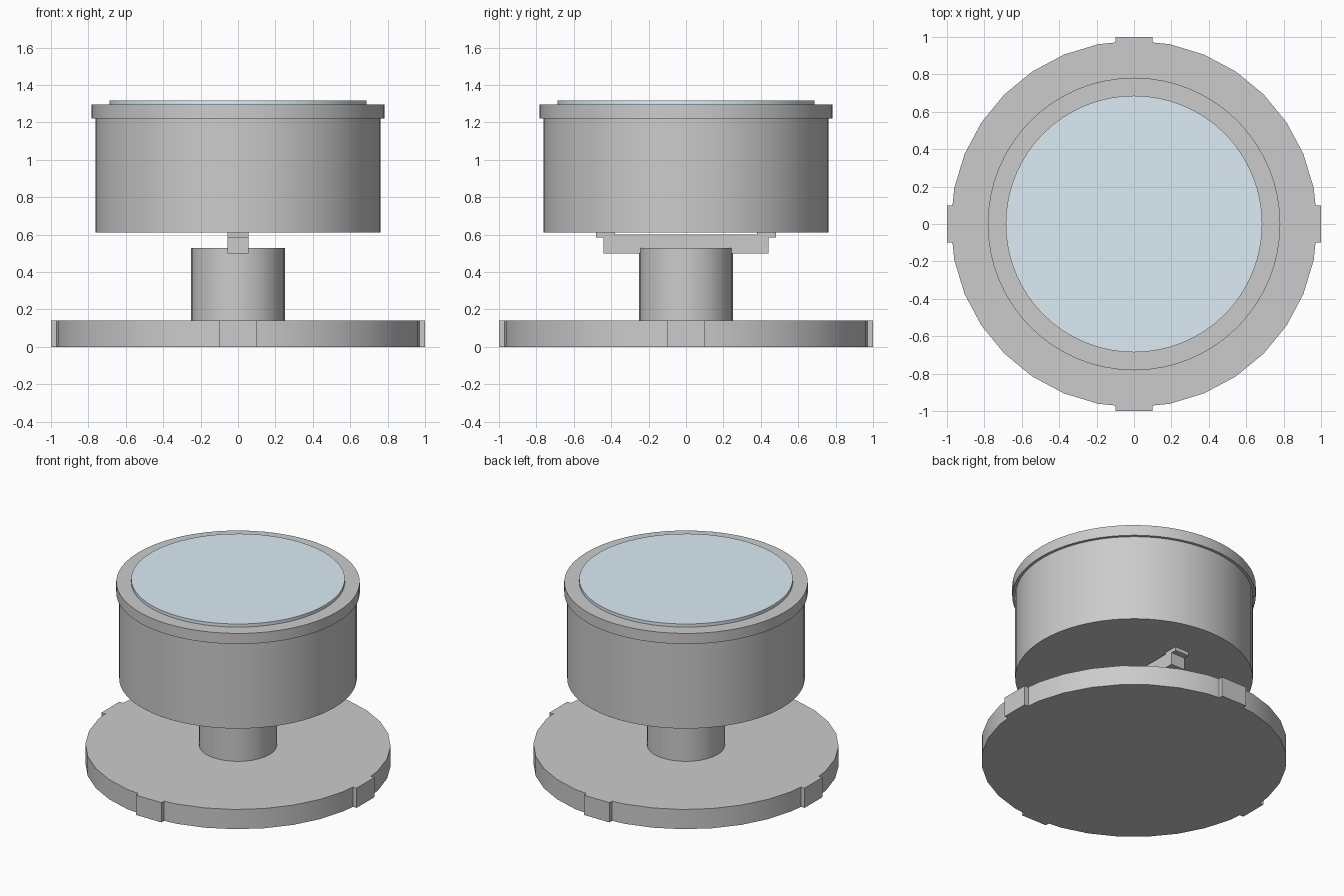
import bpy
import math

if "Cube" in bpy.data.objects:
    bpy.data.objects.remove(bpy.data.objects["Cube"])


def smooth(obj):
    bpy.ops.object.select_all(action='DESELECT')
    obj.select_set(True)
    bpy.context.view_layer.objects.active = obj
    bpy.ops.object.shade_smooth_by_angle(angle=math.radians(35))


def disc(name, radius, z0, z1, sides=64):
    bpy.ops.mesh.primitive_cylinder_add(vertices=sides, radius=radius, depth=z1 - z0,
                                        location=(0, 0, (z0 + z1) / 2))
    obj = bpy.context.object
    obj.name = name
    smooth(obj)
    return obj


def box(name, x0, x1, y0, y1, z0, z1):
    bpy.ops.mesh.primitive_cube_add(size=1, location=((x0 + x1) / 2, (y0 + y1) / 2, (z0 + z1) / 2))
    obj = bpy.context.object
    obj.name = name
    obj.scale = (x1 - x0, y1 - y0, z1 - z0)
    bpy.ops.object.transform_apply(location=False, rotation=False, scale=True)
    return obj


# Base plate and stem
disc("base_plate", 0.98, 0, 0.14, 32)
disc("stem", 0.25, 0.14, 0.53, 32)

# Four tabs let into the edge of the base plate
for side, s in (("right", 1), ("left", -1)):
    box("base_tab_" + side, *sorted((0.8 * s, s)), -0.1, 0.1, 0, 0.14)
for side, s in (("back", 1), ("front", -1)):
    box("base_tab_" + side, -0.1, 0.1, *sorted((0.8 * s, s)), 0, 0.14)

# Mounting bar with a small clip at each end
box("mounting_bar", -0.055, 0.055, -0.44, 0.44, 0.50, 0.60)
for side, s in (("back", 1), ("front", -1)):
    box("bar_clip_" + side, -0.055, 0.055, *sorted((0.38 * s, 0.48 * s)), 0.585, 0.612)

# Drum housing, rim and lens
disc("drum_housing", 0.763, 0.612, 1.22)
disc("rim", 0.782, 1.22, 1.295)
lens = disc("lens", 0.686, 1.295, 1.317)

glass = bpy.data.materials.new("pale_blue_glass")
glass.diffuse_color = (0.72, 0.84, 0.91, 1)
glass.use_nodes = True
glass.node_tree.nodes["Principled BSDF"].inputs["Base Color"].default_value = glass.diffuse_color
lens.data.materials.append(glass)
